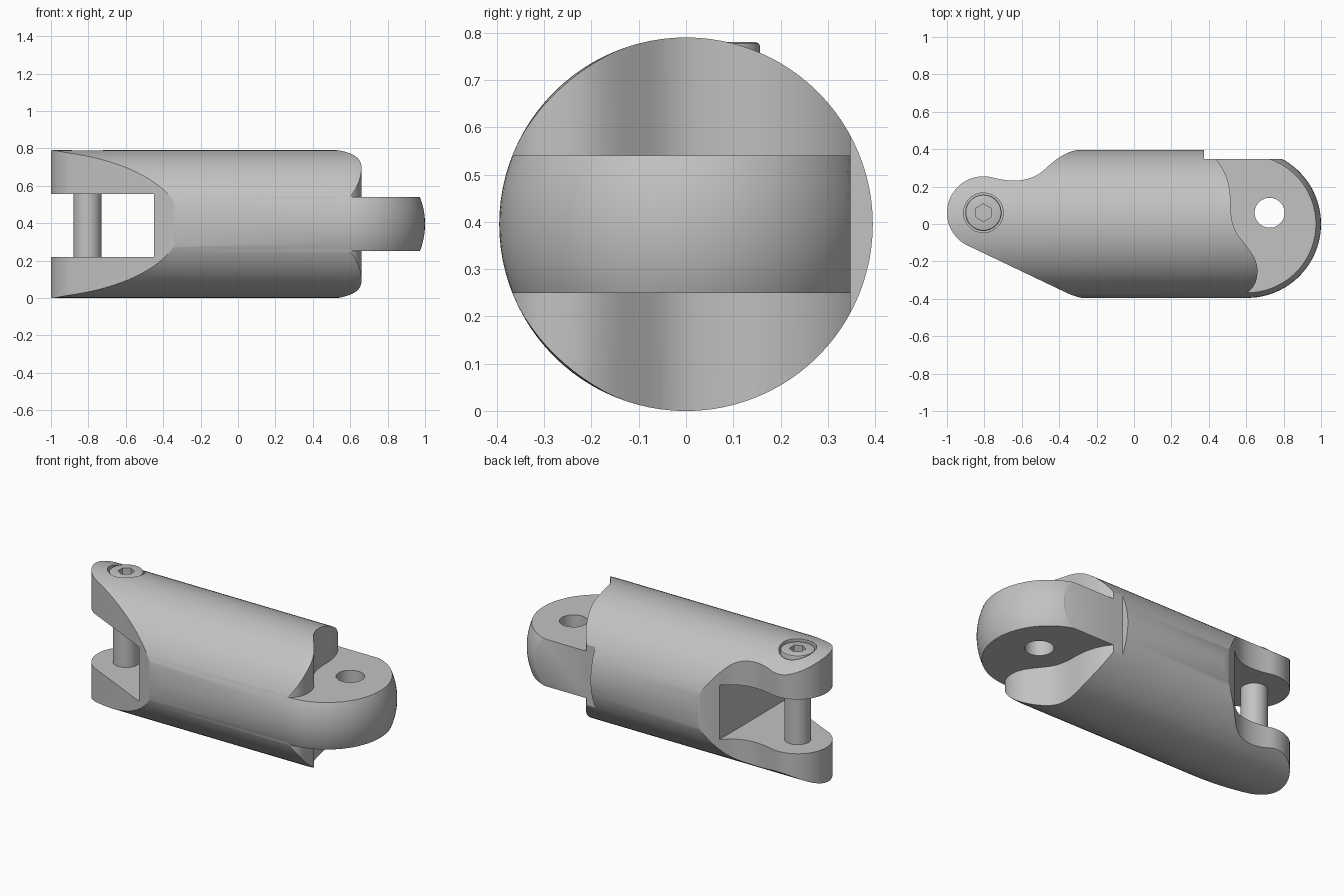
import bpy, bmesh, math
from mathutils import Vector, Matrix
from mathutils.geometry import interpolate_bezier

cube = bpy.data.objects.get("Cube")
if cube:
    bpy.data.objects.remove(cube, do_unlink=True)

R = 0.395            # radius of the round bar, also the height of its axis
PIN = (-0.805, 0.06)
EYE_X = 0.605        # centre of the ball-shaped end

metal = bpy.data.materials.new("grey metal")
metal.use_nodes = True
grey = (0.54, 0.54, 0.54, 1)
metal.diffuse_color = grey
metal.node_tree.nodes["Principled BSDF"].inputs["Base Color"].default_value = grey


def finish(name, bm):
    bmesh.ops.recalc_face_normals(bm, faces=bm.faces)
    mesh = bpy.data.meshes.new(name)
    bm.to_mesh(mesh)
    bm.free()
    mesh.materials.append(metal)
    ob = bpy.data.objects.new(name, mesh)
    bpy.context.collection.objects.link(ob)
    return ob


def prism(name, outline, z0, z1):
    bm = bmesh.new()
    face = bm.faces.new([bm.verts.new((x, y, z0)) for x, y in outline])
    ext = bmesh.ops.extrude_face_region(bm, geom=[face])
    top = [v for v in ext["geom"] if isinstance(v, bmesh.types.BMVert)]
    bmesh.ops.translate(bm, verts=top, vec=(0, 0, z1 - z0))
    return finish(name, bm)


def box(name, x0, x1, y0, y1, z0, z1):
    return prism(name, [(x0, y0), (x1, y0), (x1, y1), (x0, y1)], z0, z1)


def post(name, x, y, radius, z0, z1, sides=48):
    bm = bmesh.new()
    bmesh.ops.create_cone(bm, cap_ends=True, segments=sides, radius1=radius,
                          radius2=radius, depth=z1 - z0,
                          matrix=Matrix.Translation((x, y, (z0 + z1) / 2)))
    return finish(name, bm)


def curve(*pts, n=14):
    """Chain of Bezier pieces: knot, handle, handle, knot, ..."""
    out = [pts[0]]
    for i in range(0, len(pts) - 1, 3):
        a, b, c, d = (Vector((*p, 0)) for p in pts[i:i + 4])
        out += [(p.x, p.y) for p in interpolate_bezier(a, b, c, d, n)[1:]]
    return out


def carve(ob, steps):
    """Apply boolean steps, then drop the cutters."""
    for operation, cutter in steps:
        cutter.hide_render = True
        mod = ob.modifiers.new(cutter.name, 'BOOLEAN')
        mod.operation, mod.object, mod.solver = operation, cutter, 'EXACT'
    graph = bpy.context.evaluated_depsgraph_get()
    graph.update()
    mesh = bpy.data.meshes.new_from_object(ob.evaluated_get(graph))
    ob.modifiers.clear()
    ob.data = mesh
    mesh.materials.clear()
    mesh.materials.append(metal)
    for _, cutter in steps:
        bpy.data.objects.remove(cutter, do_unlink=True)


def smooth(ob):
    bpy.ops.object.select_all(action='DESELECT')
    ob.select_set(True)
    bpy.context.view_layer.objects.active = ob
    bpy.ops.object.shade_smooth_by_angle(angle=math.radians(28))


# Round bar with a ball end, turned about the long axis
bm = bmesh.new()
turn = [(-1.1, 0), (-1.1, R), (EYE_X, R)]
for i in range(1, 25):
    a = math.pi / 2 * (1 - i / 24)
    turn.append((EYE_X + R * math.cos(a), R * math.sin(a)))
verts = [bm.verts.new((x, y, R)) for x, y in turn]
edges = [bm.edges.new(pair) for pair in zip(verts, verts[1:])]
bmesh.ops.spin(bm, geom=verts + edges, cent=(0, 0, R), axis=(1, 0, 0),
               angle=math.tau, steps=96)
bmesh.ops.remove_doubles(bm, verts=bm.verts, dist=0.0005)
body = finish("link_body", bm)

# Plan outline: waisted back, rounded fork tip, slanted front
tip = [(PIN[0] + 0.195 * math.cos(math.radians(a)),
        PIN[1] + 0.195 * math.sin(math.radians(a))) for a in range(75, 245, 5)]
back = curve((-0.27, 0.398), (-0.36, 0.397), (-0.42, 0.345), (-0.48, 0.29),
             (-0.55, 0.225), (-0.65, 0.22), tip[0])
front = curve((-0.36, -0.368), (-0.33, -0.382), (-0.3, -0.393), (-0.26, -0.398))
plan = [(1.3, 0.6), (-0.2, 0.6)] + back[:-1] + tip + front + [(-0.2, -0.6), (1.3, -0.6)]

# Curved shoulder beside the eye, the same above and below
shoulder = curve((0.42, 0.365), (0.48, 0.31), (0.51, 0.23), (0.515, 0.15),
                 (0.518, 0.07), (0.515, 0.01), (0.55, -0.05),
                 (0.6, -0.125), (0.66, -0.17), (0.66, -0.25),
                 (0.66, -0.33), (0.62, -0.372), (0.56, -0.375))
shoulder += [(0.54, -0.5), (1.3, -0.5), (1.3, 0.5), (0.42, 0.5)]

carve(body, [
    ('INTERSECT', prism("plan_cutter", plan, -0.2, 1)),
    ('DIFFERENCE', prism("upper_shoulder_cutter", shoulder, 0.54, 1)),
    ('DIFFERENCE', prism("lower_shoulder_cutter", shoulder, -0.2, 0.25)),
    ('DIFFERENCE', box("step_cutter", 0.375, 1.3, 0.348, 0.7, -0.2, 1)),
    ('DIFFERENCE', box("slot_cutter", -1.3, -0.45, -0.7, 0.7, 0.22, 0.555)),
    ('DIFFERENCE', post("eye_hole_cutter", 0.725, 0.06, 0.08, -0.1, 0.9)),
    ('DIFFERENCE', post("screw_seat_cutter", *PIN, 0.106, 0.7, 0.95)),
])
smooth(body)

# Fork pin with a hex-socket screw head
pin = post("fork_pin", *PIN, 0.075, 0.15, 0.65)
smooth(pin)
head = post("screw_head", *PIN, 0.097, 0.66, 0.78)
bevel = head.modifiers.new("rounded rim", 'BEVEL')
bevel.width, bevel.segments = 0.01, 2
bevel.limit_method, bevel.angle_limit = 'ANGLE', math.radians(45)
carve(head, [('DIFFERENCE', post("hex_cutter", *PIN, 0.047, 0.73, 0.9, sides=6))])
smooth(head)
